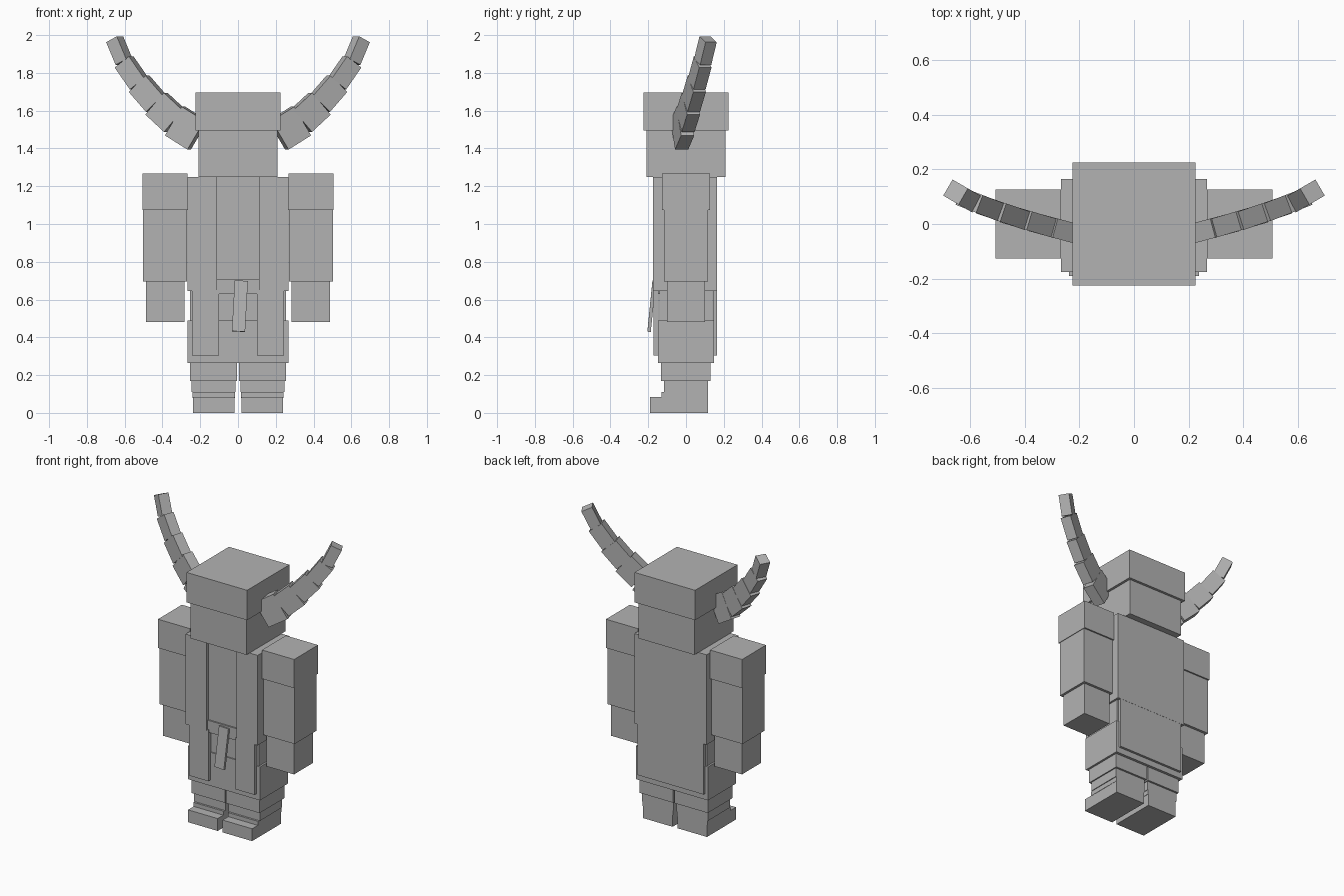
import bpy
from mathutils import Vector, Matrix

if "Cube" in bpy.data.objects:
    bpy.data.objects.remove(bpy.data.objects["Cube"])

grey = bpy.data.materials.new("plain grey")
grey.diffuse_color = (0.45, 0.45, 0.45, 1)
grey.use_nodes = True
grey.node_tree.nodes["Principled BSDF"].inputs["Base Color"].default_value = grey.diffuse_color


def place(name, matrix):
    bpy.ops.mesh.primitive_cube_add(size=1)
    ob = bpy.context.object
    ob.name = name
    ob.data.transform(matrix)
    ob.data.materials.append(grey)
    return ob


def box(name, x, y, z):
    """Axis-aligned box from (low, high) ranges."""
    lo, hi = Vector((x[0], y[0], z[0])), Vector((x[1], y[1], z[1]))
    return place(name, Matrix.Translation((lo + hi) / 2) @ Matrix.Diagonal((hi - lo).to_4d()))


def beam(name, a, b, width, depth):
    """Box running from a to b; its depth axis stays horizontal."""
    a, b = Vector(a), Vector(b)
    d = b - a
    u = d.normalized()
    side = Vector((-u.y, u.x, 0)).normalized()
    up = u.cross(side)
    m = Matrix((u * d.length, side * depth, up * width)).transposed().to_4x4()
    if m.determinant() < 0:
        m = m @ Matrix.Diagonal((1, 1, -1, 1))
    return place(name, Matrix.Translation((a + b) / 2) @ m)


def pair(name, x, y, z):
    """Box on both sides of the body."""
    box(name + "_right", x, y, z)
    box(name + "_left", (-x[1], -x[0]), y, z)


# Head with wider brow
box("head", (-.208, .208), (-.208, .208), (1.25, 1.5))
box("brow", (-.225, .225), (-.225, .225), (1.494, 1.695))

# Torso, shirt front and belt
box("torso", (-.255, .255), (-.14, .14), (.49, 1.24))
box("shirt_panel", (-.11, .11), (-.155, -.13), (.71, 1.25))
box("belt", (-.12, .12), (-.165, -.13), (.63, .71))
box("hips", (-.267, .267), (-.148, .148), (.265, .49))

# Coat: side and front panels, back panel, hanging tails
pair("coat_front", (.11, .268), (-.175, .165), (.645, 1.25))
box("coat_back", (-.268, .268), (.13, .165), (.645, 1.25))
pair("coat_front_tail", (.1, .243), (-.172, -.146), (.305, .65))
box("coat_back_tail", (-.245, .245), (.143, .164), (.305, .65))

# Belt end hanging forward
place("belt_end", Matrix.Translation((.01, -.182, .565))
      @ Matrix.Rotation(.055, 4, 'Y') @ Matrix.Rotation(-.1, 4, 'X')
      @ Matrix.Diagonal((.07, .018, .27, 1)))

# Arms
pair("shoulder", (.267, .506), (-.127, .127), (1.075, 1.268))
pair("sleeve", (.271, .502), (-.117, .117), (.695, 1.08))
pair("hand", (.283, .486), (-.1, .1), (.48, .7))

# Legs and boots
pair("trouser_leg", (.005, .253), (-.132, .13), (.17, .27))
pair("boot_shaft", (.012, .245), (-.117, .117), (.11, .175))
pair("boot_ankle", (.015, .24), (-.13, .117), (.08, .11))
pair("boot_foot", (.018, .238), (-.19, .117), (0, .083))

# Curved horns, each a chain of tapering boxes
nodes = [(.214, -.035, 1.47), (.333, -.003, 1.545), (.432, .026, 1.637),
         (.523, .057, 1.742), (.603, .088, 1.858), (.653, .117, 1.978)]
widths = [.178, .154, .127, .1, .072]
for side, s in (("right", 1), ("left", -1)):
    for i, w in enumerate(widths):
        a, b = [(s * p[0], p[1], p[2]) for p in nodes[i:i + 2]]
        beam(f"horn_{side}_{i + 1}", a, b, w, .072 - .001 * i)
